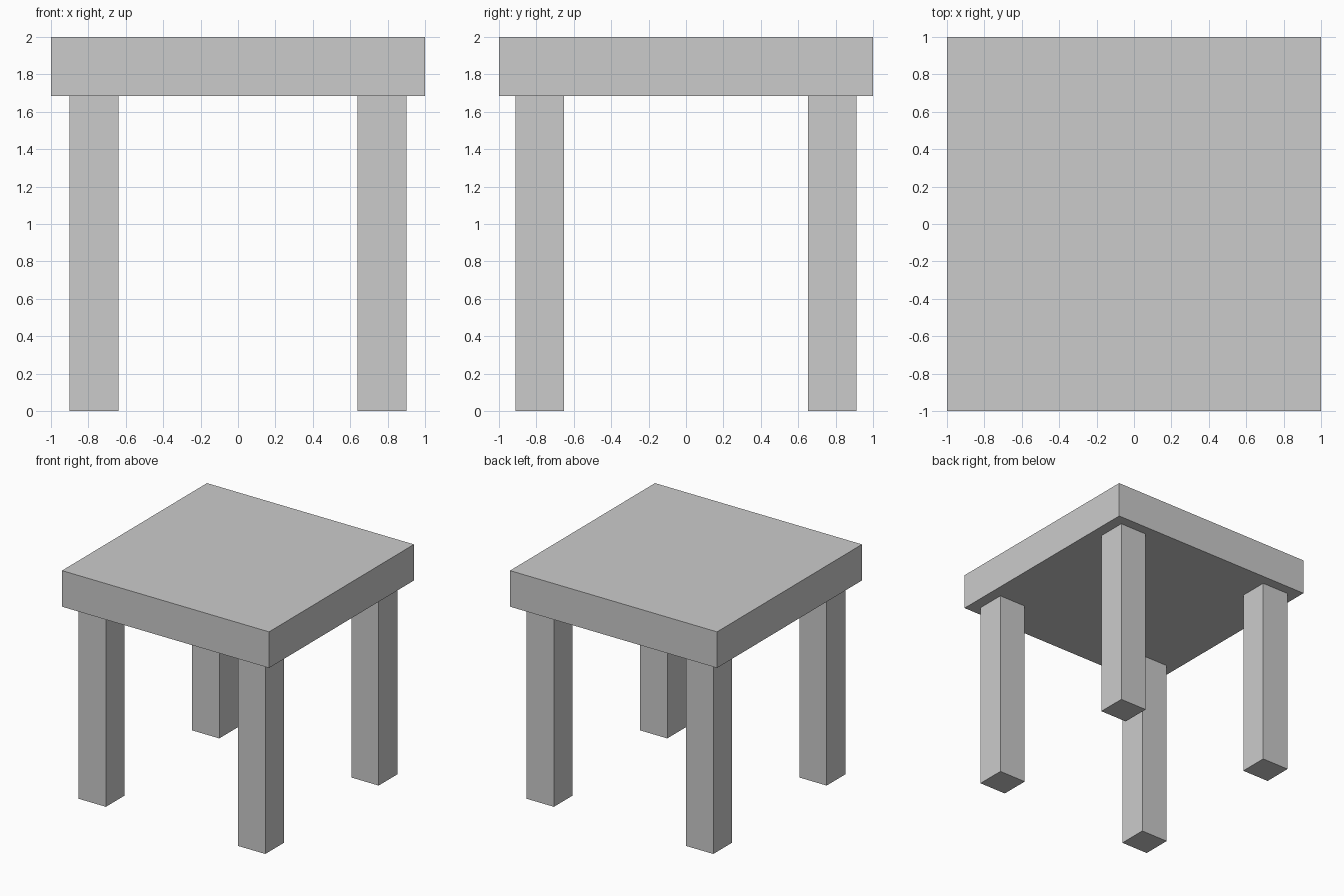
import bpy

if "Cube" in bpy.data.objects:
    bpy.data.objects.remove(bpy.data.objects["Cube"])

TOP_Z = 2.0
UNDERSIDE_Z = 1.685


def box(name, x, y, z):
    """Add a box spanning the given (min, max) ranges."""
    spans = (x, y, z)
    bpy.ops.mesh.primitive_cube_add(size=1, location=[(a + b) / 2 for a, b in spans])
    obj = bpy.context.object
    obj.name = name
    obj.scale = [b - a for a, b in spans]
    bpy.ops.object.transform_apply(location=False, rotation=False, scale=True)
    return obj


# Thick square top
box("table_top", (-1, 1), (-1, 1), (UNDERSIDE_Z, TOP_Z))

# Four legs, inset from the corners
LEG_X = (0.638, 0.902)
LEG_Y = (0.653, 0.911)
for side, sx in (("left", -1), ("right", 1)):
    for end, sy in (("front", -1), ("back", 1)):
        box(f"{end}_{side}_leg",
            sorted(sx * v for v in LEG_X),
            sorted(sy * v for v in LEG_Y),
            (0, UNDERSIDE_Z))
